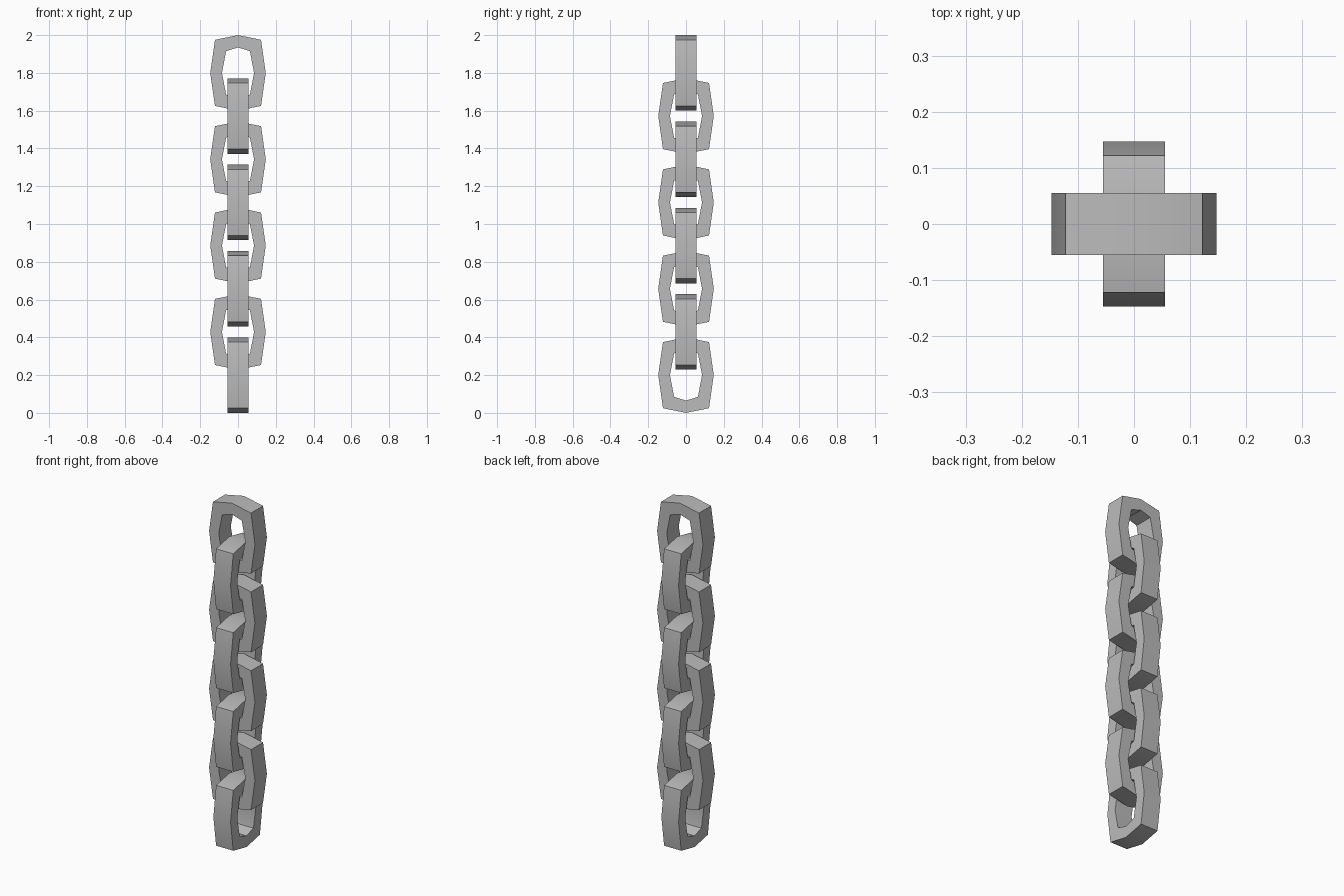
import bpy, bmesh, math

if "Cube" in bpy.data.objects:
    bpy.data.objects.remove(bpy.data.objects["Cube"])

steel = bpy.data.materials.new("grey_steel")
steel.diffuse_color = (0.5, 0.5, 0.5, 1)
steel.use_nodes = True
steel.node_tree.nodes["Principled BSDF"].inputs["Base Color"].default_value = steel.diffuse_color

LINKS, HEIGHT, DEPTH = 8, 0.4, 0.11
STEP = (2 - HEIGHT) / (LINKS - 1)


def octagon(side, corner_x, corner_z, tip):
    """Stretched eight-sided outline, clockwise from the top."""
    return [(0, tip), (corner_x, corner_z), (side, 0), (corner_x, -corner_z),
            (0, -tip), (-corner_x, -corner_z), (-side, 0), (-corner_x, corner_z)]


OUTER = octagon(0.147, 0.122, 0.175, 0.2)
INNER = octagon(0.085, 0.063, 0.115, 0.135)


def chain_link(name, z, turn):
    bm = bmesh.new()
    # four vertex rings: outer front, outer back, inner back, inner front
    rings = [[bm.verts.new((x, y, h)) for x, h in outline]
             for outline, y in ((OUTER, -DEPTH / 2), (OUTER, DEPTH / 2),
                                (INNER, DEPTH / 2), (INNER, -DEPTH / 2))]
    for r in range(4):
        a, b = rings[r], rings[(r + 1) % 4]
        for i in range(8):
            j = (i + 1) % 8
            bm.faces.new((a[i], a[j], b[j], b[i]))
    bmesh.ops.recalc_face_normals(bm, faces=bm.faces)
    mesh = bpy.data.meshes.new(name)
    bm.to_mesh(mesh)
    bm.free()
    mesh.materials.append(steel)
    obj = bpy.data.objects.new(name, mesh)
    obj.location.z = z
    obj.rotation_euler.z = turn
    bpy.context.collection.objects.link(obj)
    bpy.ops.object.select_all(action='DESELECT')
    obj.select_set(True)
    bpy.context.view_layer.objects.active = obj
    bpy.ops.object.shade_smooth_by_angle(angle=math.radians(30))


# links from the bottom up, each a quarter turn from the one below
for n in range(LINKS):
    chain_link(f"chain_link_{n + 1}", HEIGHT / 2 + n * STEP,
               math.pi / 2 if n % 2 == 0 else 0)
